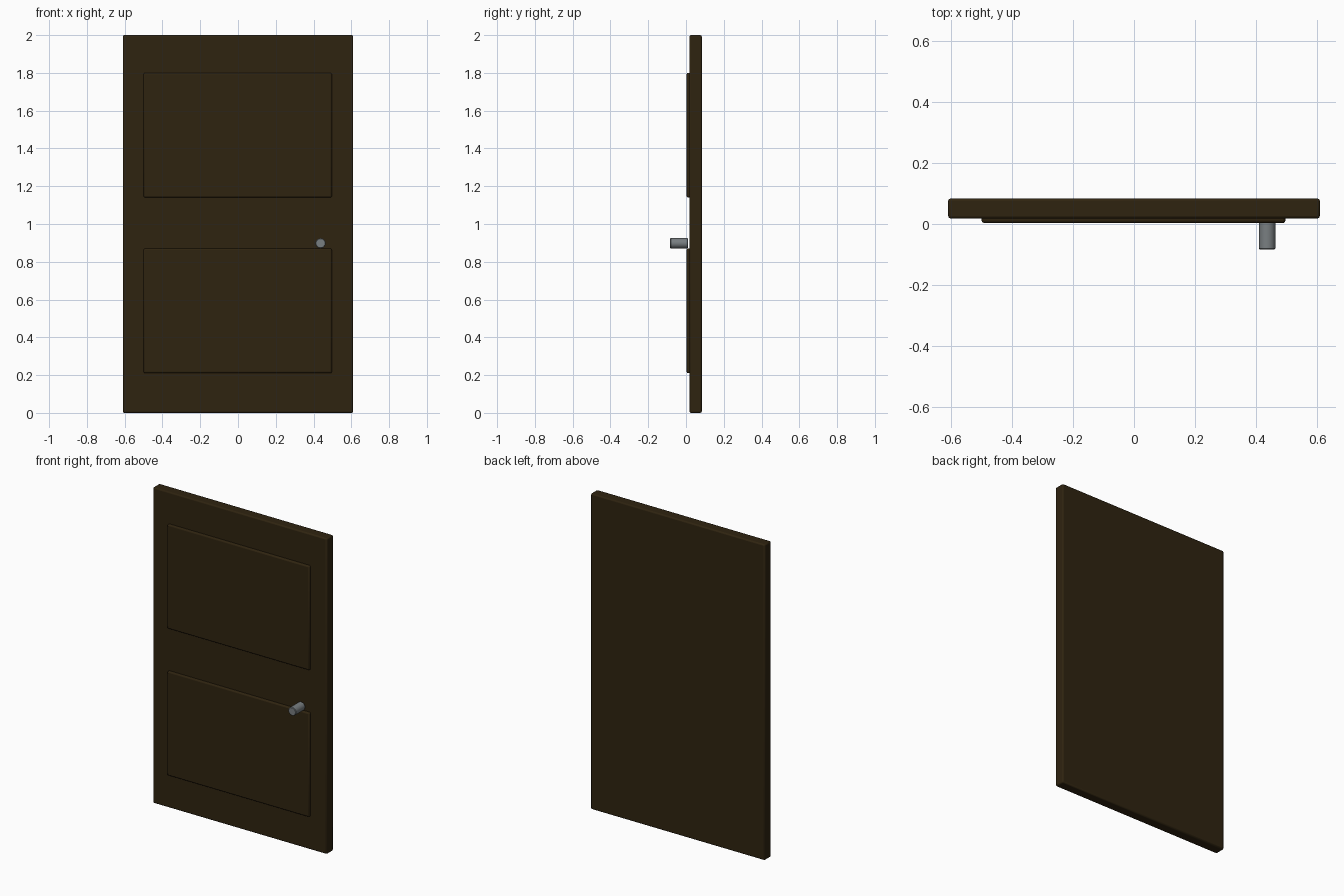
import bpy
import math

cube = bpy.data.objects.get("Cube")
if cube:
    bpy.data.objects.remove(cube, do_unlink=True)


def material(name, rgb, roughness):
    mat = bpy.data.materials.new(name)
    mat.use_nodes = True
    mat.diffuse_color = (*rgb, 1)
    bsdf = mat.node_tree.nodes["Principled BSDF"]
    bsdf.inputs["Base Color"].default_value = (*rgb, 1)
    bsdf.inputs["Roughness"].default_value = roughness
    return mat


def finish(obj, name, mat, bevel, segments):
    obj.name = name
    obj.data.materials.append(mat)
    bpy.ops.object.transform_apply(location=False, rotation=True, scale=True)
    mod = obj.modifiers.new("soft_edges", "BEVEL")
    mod.width = bevel
    mod.segments = segments
    mod.limit_method = "ANGLE"
    mod.angle_limit = math.radians(50)
    bpy.ops.object.shade_smooth_by_angle(angle=math.radians(50))
    return obj


def board(name, low, high, mat, bevel):
    centre = [(a + b) / 2 for a, b in zip(low, high)]
    bpy.ops.mesh.primitive_cube_add(size=1, location=centre)
    obj = bpy.context.object
    obj.scale = [b - a for a, b in zip(low, high)]
    return finish(obj, name, mat, bevel, 2)


wood = material("dark brown wood", (0.028, 0.017, 0.005), 0.6)
metal = material("grey metal", (0.19, 0.21, 0.22), 0.4)

# Door slab
board("door_slab", (-0.61, 0.018, 0), (0.61, 0.084, 2), wood, 0.008)

# Raised panels on the front
for name, bottom in (("lower_panel", 0.21), ("upper_panel", 1.14)):
    board(name, (-0.5, 0.003, bottom), (0.497, 0.03, bottom + 0.66), wood, 0.008)

# Round handle
bpy.ops.mesh.primitive_cylinder_add(
    vertices=16, radius=0.027, depth=0.095,
    location=(0.437, -0.036, 0.898), rotation=(math.pi / 2, 0, 0))
finish(bpy.context.object, "door_handle", metal, 0.003, 1)
